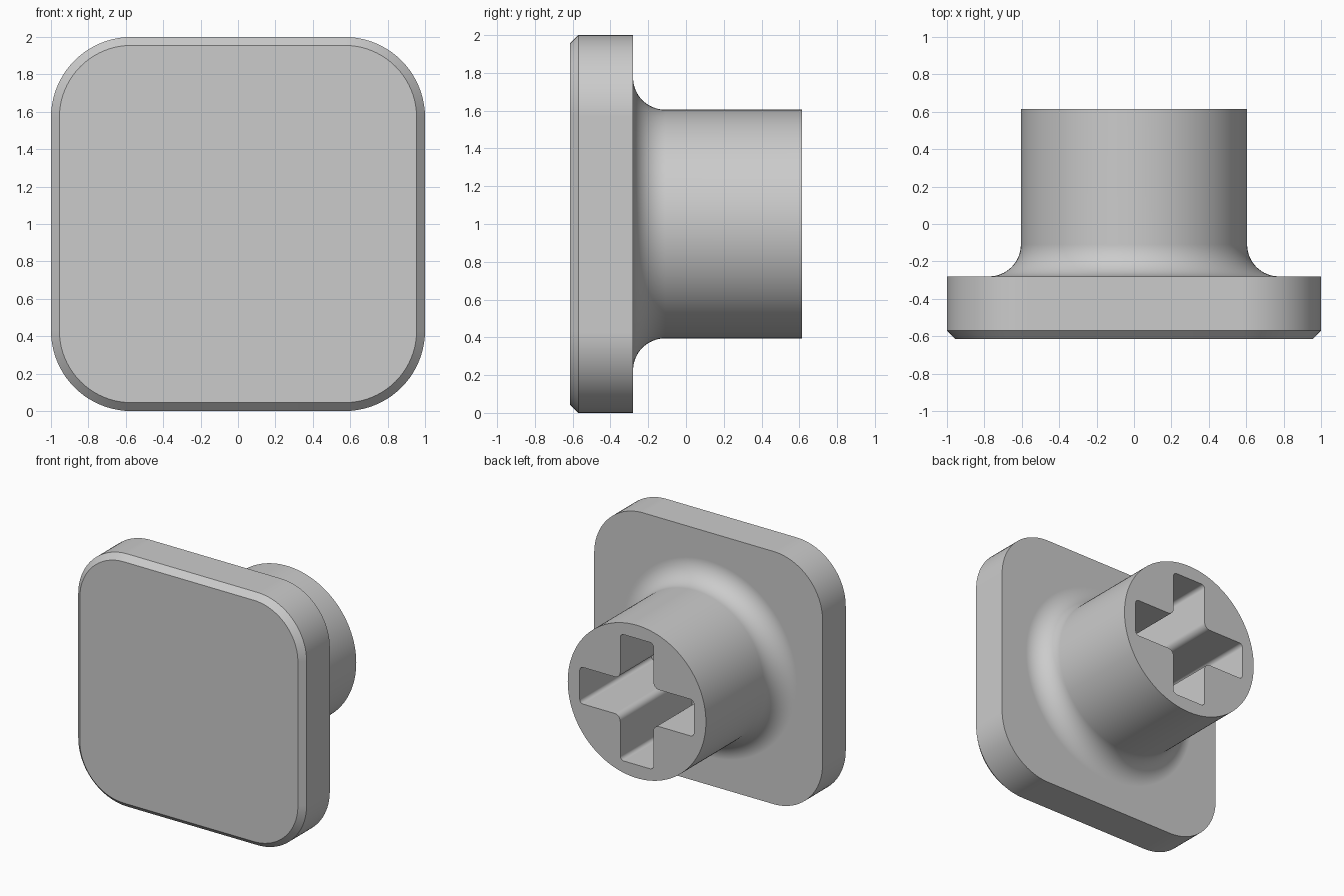
import bpy, bmesh, math
from mathutils import Vector

cube = bpy.data.objects.get("Cube")
if cube:
    bpy.data.objects.remove(cube, do_unlink=True)

grey = bpy.data.materials.new("plain_grey")
grey.use_nodes = True
colour = (0.6, 0.6, 0.6, 1)
grey.diffuse_color = colour
grey.node_tree.nodes["Principled BSDF"].inputs["Base Color"].default_value = colour

MID = 1.0                       # height of the central axis
FRONT, BACK, TIP = -0.615, -0.28, 0.615


def rounded(corners, radii, steps):
    """Outline with every right-angled corner replaced by an arc."""
    pts = []
    for i, (p, r) in enumerate(zip(corners, radii)):
        p = Vector(p)
        a = (Vector(corners[i - 1]) - p).normalized()
        b = (Vector(corners[(i + 1) % len(corners)]) - p).normalized()
        for k in range(steps + 1):
            t = math.pi / 2 * k / steps
            pts.append(p + (a + b) * r - b * r * math.cos(t) - a * r * math.sin(t))
    return pts


def rounded_square(half, r):
    corners = [(half, half), (-half, half), (-half, -half), (half, -half)]
    return rounded(corners, [r] * 4, 20)


def circle(r, n=128):
    return [Vector((r * math.cos(math.tau * i / n), r * math.sin(math.tau * i / n)))
            for i in range(n)]


def loft(name, rings):
    """Closed solid through (outline, y) rings running front to back."""
    bm = bmesh.new()
    loops = [[bm.verts.new((p.x, y, MID + p.y)) for p in pts] for pts, y in rings]
    for lo, hi in zip(loops, loops[1:]):
        for i in range(len(lo)):
            bm.faces.new((lo[i - 1], lo[i], hi[i], hi[i - 1]))
    bm.faces.new(loops[0])
    bm.faces.new(loops[-1])
    bmesh.ops.recalc_face_normals(bm, faces=bm.faces)
    mesh = bpy.data.meshes.new(name)
    bm.to_mesh(mesh)
    bm.free()
    mesh.materials.append(grey)
    obj = bpy.data.objects.new(name, mesh)
    bpy.context.collection.objects.link(obj)
    return obj


def combine(target, other, operation):
    mod = target.modifiers.new(operation.lower(), "BOOLEAN")
    mod.operation, mod.solver, mod.object = operation, "EXACT", other
    bpy.context.view_layer.objects.active = target
    bpy.ops.object.modifier_apply(modifier=mod.name)
    bpy.data.objects.remove(other, do_unlink=True)


# Plate with a chamfered front rim
chamfer, corner = 0.045, 0.43
button = loft("button", [
    (rounded_square(1 - chamfer, corner - chamfer), FRONT),
    (rounded_square(1, corner), FRONT + chamfer),
    (rounded_square(1, corner), BACK)])

# Round stem flaring into the back of the plate
radius, fillet = 0.605, 0.17
rings = [(circle(radius + fillet), BACK - 0.1)]
for k in range(17):
    t = math.pi / 2 * k / 16
    rings.append((circle(radius + fillet * (1 - math.sin(t))),
                  BACK + fillet * (1 - math.cos(t))))
rings.append((circle(radius), TIP))
combine(button, loft("stem", rings), "UNION")

# Cross-shaped socket in the end of the stem
w, h = 0.145, 0.5
arm = [(h, -w), (h, w), (w, w)]
corners = []
for _ in range(4):
    corners += arm
    arm = [(-y, x) for x, y in arm]
outline = rounded(corners, [0.03, 0.03, 0.05] * 4, 6)
combine(button, loft("socket_cutter", [(outline, BACK), (outline, TIP + 0.1)]), "DIFFERENCE")

# Smooth curves, crisp edges, flat faces kept flat
bpy.ops.object.select_all(action="DESELECT")
button.select_set(True)
bpy.context.view_layer.objects.active = button
bpy.ops.object.shade_smooth_by_angle(angle=math.radians(30))
weighted = button.modifiers.new("weighted_normals", "WEIGHTED_NORMAL")
weighted.keep_sharp = True
